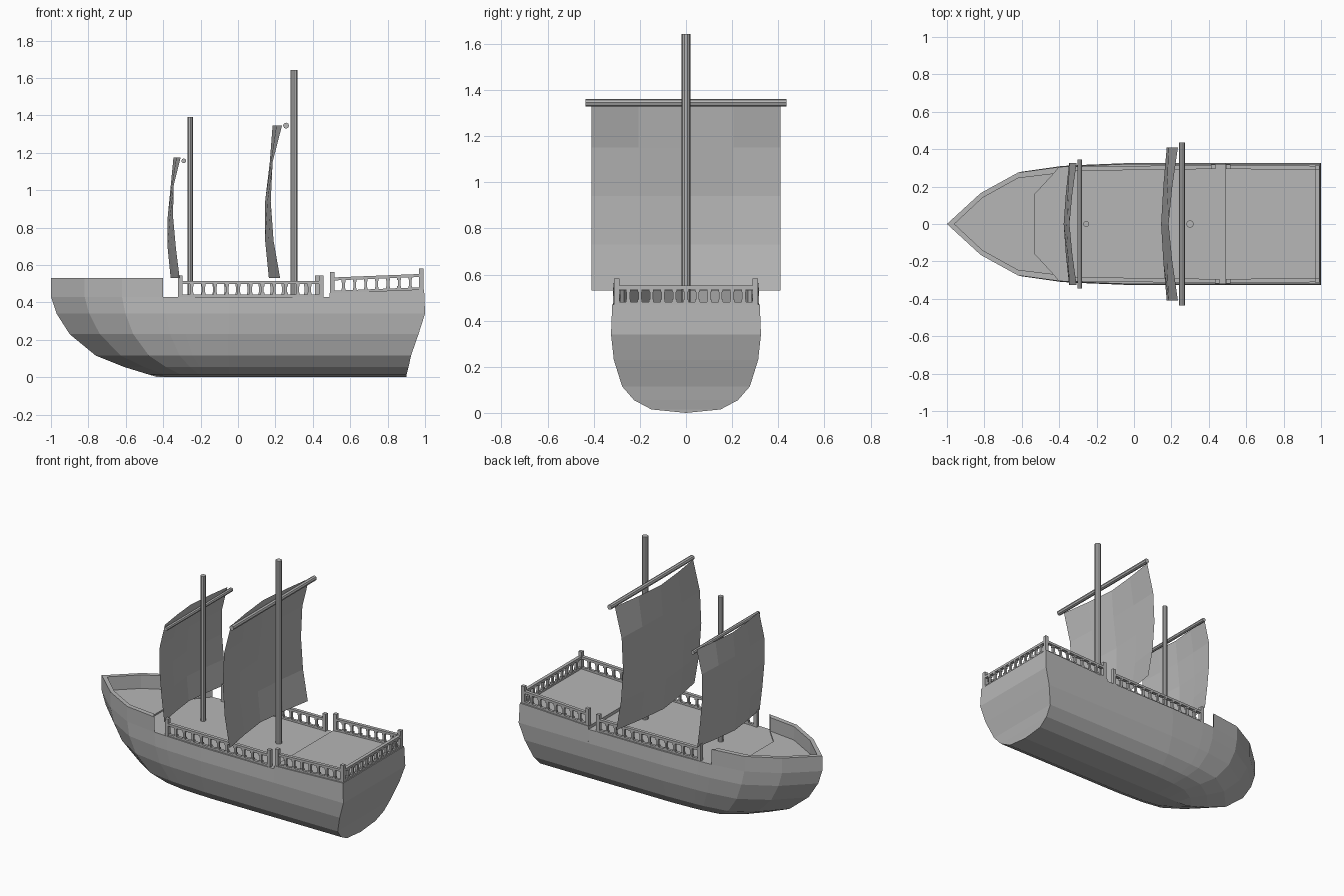
import bpy, bmesh
from mathutils import Vector, Matrix

if "Cube" in bpy.data.objects:
    bpy.data.objects.remove(bpy.data.objects["Cube"])

grey = bpy.data.materials.new("plain_grey")
grey.diffuse_color = (0.47, 0.47, 0.47, 1)
grey.use_nodes = True
grey.node_tree.nodes["Principled BSDF"].inputs["Base Color"].default_value = grey.diffuse_color


def finish(name, bm, closed=True):
    bmesh.ops.remove_doubles(bm, verts=bm.verts, dist=1e-4)
    if closed:
        bmesh.ops.recalc_face_normals(bm, faces=bm.faces)
    me = bpy.data.meshes.new(name)
    bm.to_mesh(me)
    bm.free()
    me.materials.append(grey)
    ob = bpy.data.objects.new(name, me)
    bpy.context.collection.objects.link(ob)
    return ob


def quad(bm, *pts):
    bm.faces.new([bm.verts.new(p) for p in pts])


def grid(bm, rows):
    for a, b in zip(rows, rows[1:]):
        for i in range(len(a) - 1):
            quad(bm, a[i], a[i + 1], b[i + 1], b[i])


def beam(bm, a, b, w, h):
    a, b = Vector(a), Vector(b)
    d = b - a
    m = (Matrix.Translation((a + b) / 2) @ d.to_track_quat('X', 'Z').to_matrix().to_4x4()
         @ Matrix.Diagonal((d.length, w, h, 1)))
    bmesh.ops.create_cube(bm, size=1, matrix=m)


def rod(name, a, b, r, sides=10):
    a, b = Vector(a), Vector(b)
    d = b - a
    m = Matrix.Translation((a + b) / 2) @ d.to_track_quat('Z', 'Y').to_matrix().to_4x4()
    bm = bmesh.new()
    bmesh.ops.create_cone(bm, cap_ends=True, segments=sides, radius1=r, radius2=r,
                          depth=d.length, matrix=m)
    finish(name, bm)


# hull: stations (x, half width, top height) and levels (z, half width, bow x, stern x)
stations = [(-1, 0, .43), (-.82, .165, .43), (-.62, .275, .43), (-.4, .305, .43),
            (-.31, .31, .43), (-.05, .32, .43), (.49, .32, .43), (.49, .32, .45), (1, .32, .47)]
levels = [(None, .32, -1, .995), (.34, .325, -.97, 1), (.23, .313, -.9, .965),
          (.115, .277, -.76, .925), (.055, .225, -.61, .912), (.015, .15, -.48, .902),
          (0, 0, -.43, .9)]


def hull_point(st, lv, side):
    x, w, top = st
    z, half, bow, stern = lv
    if x < -.05:
        x = -.05 + (x + .05) / .95 * (-.05 - bow)
    elif x > .5:
        x = stern
    return (x, side * w / .32 * half, top if z is None else z)


bm = bmesh.new()
left = [[hull_point(s, l, 1) for l in levels] for s in stations]
right = [[hull_point(s, l, -1) for l in levels] for s in stations]
grid(bm, left)
grid(bm, right)
grid(bm, [[l[0], r[0]] for l, r in zip(left, right)])          # deck
grid(bm, [[l, r] for l, r in zip(left[-1], right[-1])])        # transom
finish("hull", bm)

# raised wall around the bow
outer = [(-.4, .305), (-.62, .275), (-.82, .165), (-1, 0)]
inner = [(-.43, .268), (-.62, .245), (-.81, .14), (-.96, 0)]
outer += [(x, -y) for x, y in outer[-2::-1]]
inner += [(x, -y) for x, y in inner[-2::-1]]
bm = bmesh.new()
rings = [[(*o, .43), (*o, .53), (*i, .53), (*i, .43), (*o, .43)] for o, i in zip(outer, inner)]
grid(bm, rings)
quad(bm, *rings[0][:4])
quad(bm, *rings[-1][:4])
finish("bow_wall", bm)

# low bow platform
bm = bmesh.new()
shape = inner + [(-.53, -.16), (-.53, .16)]
base = bm.faces.new([bm.verts.new((x, y, .425)) for x, y in shape])
ext = bmesh.ops.extrude_face_region(bm, geom=[base])
bmesh.ops.translate(bm, vec=(0, 0, .015),
                    verts=[v for v in ext["geom"] if isinstance(v, bmesh.types.BMVert)])
finish("bow_deck", bm)


# railings: posts, two rails and evenly spaced balusters
def railing(name, a, b, count, posts=(True, True), height=.075):
    a, b = Vector(a), Vector(b)
    up = Vector((0, 0, 1))
    bm = bmesh.new()
    for p, on in zip((a, b), posts):
        if on:
            beam(bm, p, p + up * .113, .024, .024)
    beam(bm, a + up * height, b + up * height, .022, .016)
    beam(bm, a + up * .006, b + up * .006, .018, .012)
    for i in range(1, count):
        p = a.lerp(b, i / count)
        beam(bm, p, p + up * height, .014, .014)
        beam(bm, p + up * .012, p + up * .022, .02, .02)
        beam(bm, p + up * (height - .02), p + up * (height - .008), .02, .02)
    finish(name, bm)


for side, label, end in ((1, "back", .425), (-1, "front", .445)):
    railing("main_rail_" + label, (-.31, side * .295, .43), (end, side * .305, .43), 12)
    railing("stern_rail_" + label, (.505, side * .305, .45), (.98, side * .3, .469), 8)
railing("stern_rail_end", (.98, -.3, .469), (.98, .3, .469), 12, (False, False))

# masts and yards
rod("fore_mast", (-.255, 0, .42), (-.255, 0, 1.392), .016)
rod("main_mast", (.3, 0, .42), (.3, 0, 1.642), .02)
rod("fore_yard", (-.29, -.345, 1.157), (-.29, .345, 1.157), .013, 8)
rod("main_yard", (.257, -.435, 1.345), (.257, .435, 1.345), .016, 8)


# sails: heights, middle x and edge x per row
def sail(name, half, rows):
    bm = bmesh.new()
    pts = []
    for z, mid, edge in rows:
        row = []
        for t in (-1, -.5, 0, .5, 1):
            row.append((mid + (edge - mid) * abs(t) ** 1.3, t * half, z))
        pts.append(row)
    grid(bm, pts)
    finish(name, bm)


sail("main_sail", .41, [(1.345, .185, .235), (1.15, .17, .185), (.94, .145, .175),
                        (.73, .145, .19), (.53, .165, .225)])
sail("fore_sail", .327, [(1.175, -.345, -.307), (1.02, -.36, -.345), (.855, -.376, -.347),
                         (.69, -.376, -.332), (.53, -.36, -.312)])
